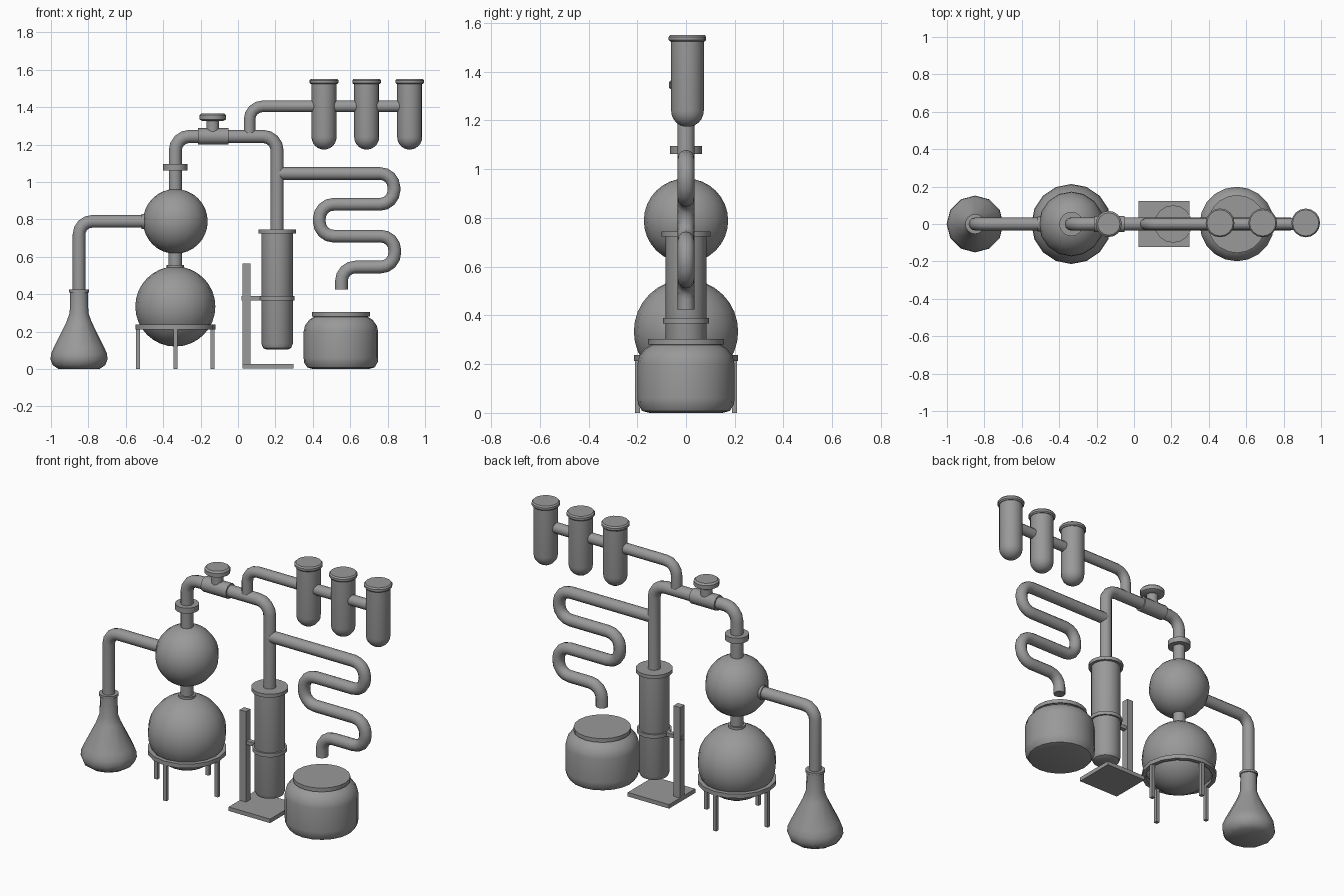
import bpy, bmesh
from math import pi, cos, sin, radians
from mathutils import Vector, Matrix

cube = bpy.data.objects.get("Cube")
if cube:
    bpy.data.objects.remove(cube, do_unlink=True)

grey = bpy.data.materials.new("plain_grey")
grey.use_nodes = True
colour = (0.32, 0.32, 0.32, 1)
grey.diffuse_color = colour
grey.node_tree.nodes["Principled BSDF"].inputs["Base Color"].default_value = colour


def finish(name, bm, smooth=True):
    bmesh.ops.recalc_face_normals(bm, faces=bm.faces)
    mesh = bpy.data.meshes.new(name)
    bm.to_mesh(mesh)
    bm.free()
    mesh.materials.append(grey)
    obj = bpy.data.objects.new(name, mesh)
    bpy.context.collection.objects.link(obj)
    if smooth:
        bpy.ops.object.select_all(action='DESELECT')
        obj.select_set(True)
        bpy.context.view_layer.objects.active = obj
        bpy.ops.object.shade_smooth_by_angle(angle=radians(40))
    return obj


def lathe(name, x, profile, sides=16, y=0.0, closed=False):
    """Turn (radius, height) points around a vertical axis."""
    bm = bmesh.new()
    rings = [[bm.verts.new((x + r * cos(2 * pi * i / sides),
                            y + r * sin(2 * pi * i / sides), z))
              for i in range(sides)] for r, z in profile]
    pairs = list(zip(rings, rings[1:]))
    if closed:
        pairs.append((rings[-1], rings[0]))
    for a, b in pairs:
        for i in range(sides):
            j = (i + 1) % sides
            bm.faces.new((a[i], a[j], b[j], b[i]))
    if not closed:
        bm.faces.new(rings[0])
        bm.faces.new(rings[-1])
    return finish(name, bm)


def disc(name, x, r, z0, z1, sides=16, y=0.0):
    return lathe(name, x, [(r, z0), (r, z1)], sides, y)


def ball(name, x, z, r):
    bm = bmesh.new()
    bmesh.ops.create_uvsphere(bm, u_segments=16, v_segments=16, radius=r,
                              matrix=Matrix.Translation((x, 0, z)))
    return finish(name, bm)


def box(name, lo, hi):
    bm = bmesh.new()
    lo, hi = Vector(lo), Vector(hi)
    bmesh.ops.create_cube(bm, size=1, matrix=Matrix.Translation((lo + hi) / 2)
                          @ Matrix.Diagonal((*(hi - lo), 1)))
    return finish(name, bm, False)


def pipe(name, corners, r=0.034, bend=0.08, sides=12):
    """Round tube through (x, z) corners, with each corner rounded off."""
    pts = [Vector(c) for c in corners]
    path = [pts[0]]
    for p, c, n in zip(pts, pts[1:], pts[2:]):
        a = c + (p - c).normalized() * bend
        b = c + (n - c).normalized() * bend
        centre = a + b - c
        for k in range(5):
            t = k / 4 * pi / 2
            path.append(centre + (a - centre) * cos(t) + (b - centre) * sin(t))
    path.append(pts[-1])
    bm = bmesh.new()
    rings = []
    for i, p in enumerate(path):
        before, after = path[max(i - 1, 0)], path[min(i + 1, len(path) - 1)]
        t = (after - before).normalized()
        rings.append([bm.verts.new((p.x - t.y * r * cos(q), r * sin(q), p.y + t.x * r * cos(q)))
                      for q in (2 * pi * k / sides for k in range(sides))])
    for a, b in zip(rings, rings[1:]):
        for i in range(sides):
            j = (i + 1) % sides
            bm.faces.new((a[i], a[j], b[j], b[i]))
    bm.faces.new(rings[0])
    bm.faces.new(rings[-1])
    return finish(name, bm)


# Conical flask and its feed pipe
FLASK, BOILER, COLUMN, POT = -0.85, -0.335, 0.209, 0.55
lathe("conical_flask", FLASK,
      [(0.11, 0), (0.14, 0.02), (0.152, 0.05), (0.15, 0.08), (0.135, 0.115),
       (0.068, 0.25), (0.05, 0.3), (0.047, 0.41)], 12)
disc("flask_lip", FLASK, 0.053, 0.41, 0.425)
pipe("flask_pipe", [(FLASK, 0.42), (FLASK, 0.789), (-0.48, 0.789)], 0.034, 0.07)
pipe("flask_pipe_collar", [(-0.515, 0.789), (-0.49, 0.789)], 0.04)

# Two round vessels joined by a neck
ball("lower_vessel", BOILER, 0.334, 0.214)
ball("upper_vessel", BOILER, 0.789, 0.173)
disc("vessel_neck", BOILER, 0.036, 0.53, 0.64)
disc("neck_collar", BOILER, 0.047, 0.53, 0.556)

# Ring stand with four legs
lathe("stand_ring", BOILER, [(0.19, 0.212), (0.214, 0.212), (0.214, 0.237), (0.19, 0.237)],
      16, closed=True)
for i, (dx, dy) in enumerate([(1, 0), (0, 1), (-1, 0), (0, -1)]):
    x, y = BOILER + dx * 0.199, dy * 0.199
    box(f"stand_leg_{i + 1}", (x - 0.011, y - 0.011, 0), (x + 0.011, y + 0.011, 0.225))

# Main overhead pipe with collar and valve
pipe("main_pipe", [(BOILER, 0.94), (BOILER, 1.243), (COLUMN, 1.243), (COLUMN, 0.73)], 0.035, 0.075)
disc("main_pipe_collar", BOILER, 0.065, 1.062, 1.095)
pipe("valve_body", [(-0.215, 1.243), (-0.05, 1.243)], 0.044)
disc("valve_stem", -0.135, 0.034, 1.26, 1.33)
lathe("valve_knob", -0.135, [(0.055, 1.325), (0.07, 1.333), (0.07, 1.357), (0.06, 1.366)])

# Branch pipe carrying three tubes
pipe("branch_pipe", [(0.062, 1.235), (0.062, 1.404), (0.92, 1.404)], 0.031, 0.07)
for i, x in enumerate((0.46, 0.688, 0.918)):
    dome = [(0.067 * sin(a), 1.24 - 0.067 * cos(a)) for a in (radians(d) for d in range(10, 91, 16))]
    lathe(f"tube_{i + 1}", x, dome + [(0.067, 1.53)], 16, 0.006)
    lathe(f"tube_lip_{i + 1}", x, [(0.07, 1.523), (0.077, 1.53), (0.077, 1.543), (0.07, 1.551)],
          16, 0.006)

# Receiving column held by a clamp stand
lathe("column", COLUMN, [(0.055, 0.103), (0.075, 0.112), (0.084, 0.135), (0.084, 0.73)])
disc("column_lip", COLUMN, 0.1, 0.724, 0.745)
disc("clamp_ring", COLUMN, 0.094, 0.367, 0.389)
box("clamp_arm", (0.02, -0.014, 0.367), (0.14, 0.014, 0.389))
box("clamp_pole", (0.025, -0.021, 0.01), (0.067, 0.021, 0.565))
box("clamp_base", (0.025, -0.123, 0.003), (0.297, 0.123, 0.027))

# Winding condenser pipe
pipe("condenser_coil",
     [(COLUMN, 1.045), (0.834, 1.045), (0.834, 0.88), (0.435, 0.88), (0.435, 0.71),
      (0.838, 0.71), (0.838, 0.545), (0.553, 0.545), (0.553, 0.425)], 0.034, 0.075)

# Squat collecting pot
lathe("pot", POT, [(0.15, 0), (0.18, 0.008), (0.197, 0.035), (0.199, 0.06), (0.199, 0.2),
                   (0.192, 0.232), (0.17, 0.262), (0.145, 0.278), (0.145, 0.285)], 20)
disc("pot_lid", POT, 0.155, 0.281, 0.304, 20)
